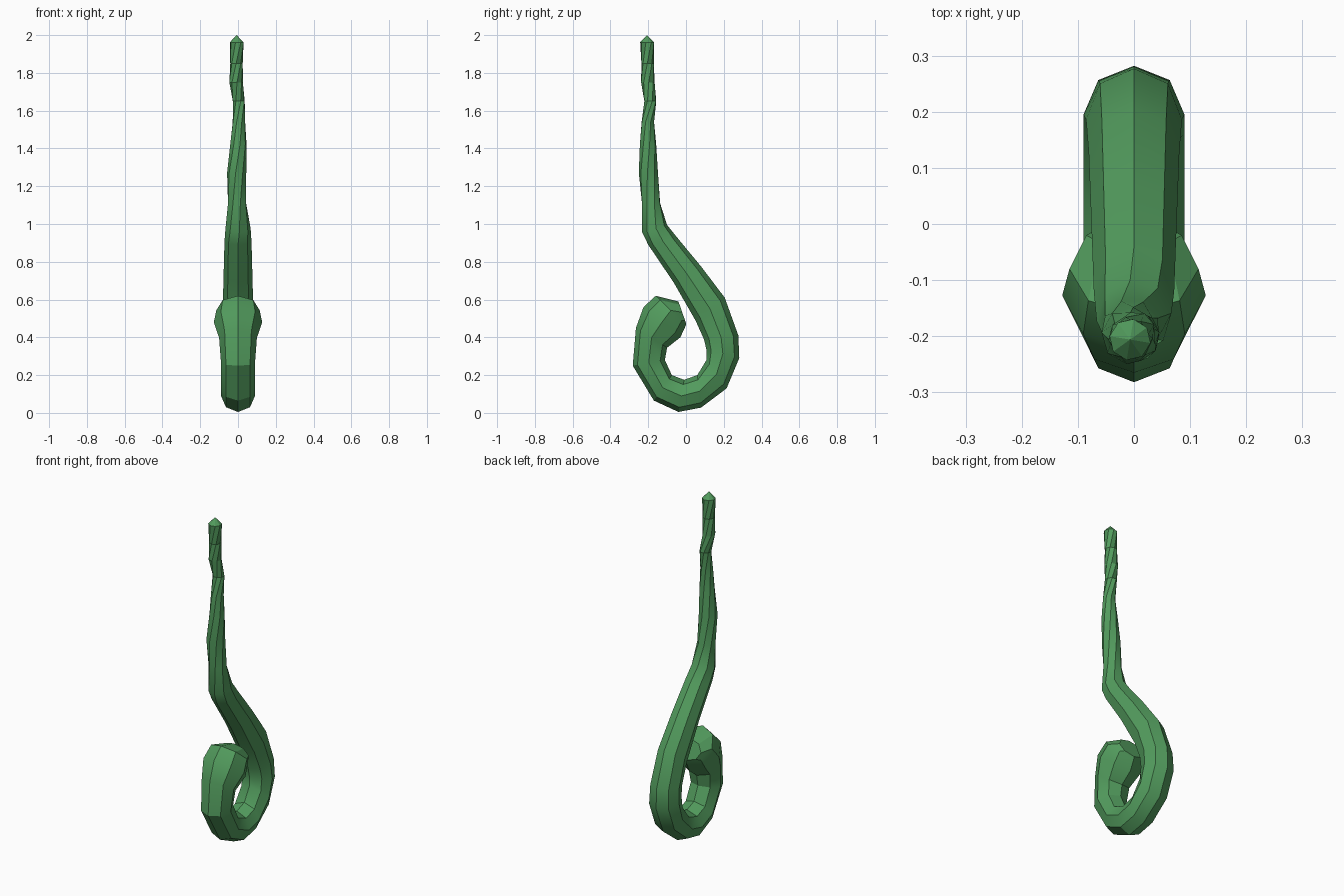
import bpy, bmesh, math
from mathutils import Vector

if "Cube" in bpy.data.objects:
    bpy.data.objects.remove(bpy.data.objects["Cube"])

SIDES = 8

green = bpy.data.materials.new("leaf green")
green.diffuse_color = (0.085, 0.33, 0.11, 1)
green.use_nodes = True
green.node_tree.nodes["Principled BSDF"].inputs["Base Color"].default_value = green.diffuse_color

# Side profile of head and loop: outer edge and inner edge (y, z)
outer_edge = [(-0.04, 0.59), (-0.16, 0.62), (-0.225, 0.56), (-0.265, 0.45),
              (-0.282, 0.25), (-0.17, 0.065), (-0.04, 0.005), (0.08, 0.028),
              (0.215, 0.13), (0.282, 0.29), (0.277, 0.41), (0.205, 0.61),
              (0.08, 0.775), (-0.04, 0.92), (-0.10, 0.995)]
inner_edge = [(0.0, 0.475), (0.0, 0.465), (-0.03, 0.40), (-0.10, 0.345),
              (-0.112, 0.28), (-0.075, 0.20), (-0.01, 0.175), (0.06, 0.20),
              (0.108, 0.28), (0.108, 0.335), (0.095, 0.39), (0.05, 0.49),
              (-0.065, 0.69), (-0.20, 0.89), (-0.232, 0.955)]
# Half widths: flared head, even loop, tapering neck
half_widths = [0.085, 0.115, 0.128, 0.10] + [0.09] * 6
half_widths += [0.09 - 0.0046 * i for i in range(1, 6)]

# Upright stem: height, y centre, radius, x offset
stem_rings = [(1.11, -0.185, 0.051, -0.005), (1.27, -0.199, 0.051, -0.007),
              (1.42, -0.201, 0.044, 0.002), (1.54, -0.202, 0.035, 0.005),
              (1.65, -0.189, 0.033, 0.004), (1.75, -0.202, 0.036, -0.01),
              (1.85, -0.203, 0.033, -0.008), (1.962, -0.206, 0.037, -0.007)]


def twist_at(z):
    """The stem twists gently at first, then tightly near the tip."""
    return -20 - 116 * (min(z, 1.54) - 1.11) - 345 * max(0, z - 1.54)


bm = bmesh.new()


def add_ring(centre, radial, half, twist=0):
    ring = []
    for k in range(SIDES):
        a = math.tau * k / SIDES + math.radians(twist)
        side = Vector((half * math.sin(a), 0, 0))
        ring.append(bm.verts.new(centre + radial * math.cos(a) + side))
    return ring


# Head and loop sections, then the stem sections
rings = []
for i, (o, n, half) in enumerate(zip(outer_edge, inner_edge, half_widths)):
    o, n = Vector((0, *o)), Vector((0, *n))
    last = i == len(outer_edge) - 1
    rings.append(add_ring((o + n) / 2, (o - n) / 2, half, -6 if last else 0))
for z, y, r, x in stem_rings:
    rings.append(add_ring(Vector((x, y, z)), Vector((0, r, 0)), r, twist_at(z)))

# Skin between neighbouring sections
for lower, upper in zip(rings, rings[1:]):
    for k in range(SIDES):
        n = (k + 1) % SIDES
        bm.faces.new((lower[k], lower[n], upper[n], upper[k]))

# Flat head cap and pointed stem tip
bm.faces.new(rings[0])
tip = bm.verts.new((-0.007, -0.206, 2.0))
for k in range(SIDES):
    bm.faces.new((rings[-1][k], rings[-1][(k + 1) % SIDES], tip))
bmesh.ops.recalc_face_normals(bm, faces=bm.faces)

mesh = bpy.data.meshes.new("curled_stem")
bm.to_mesh(mesh)
bm.free()
mesh.materials.append(green)
stem = bpy.data.objects.new("curled_stem", mesh)
bpy.context.collection.objects.link(stem)
bpy.context.view_layer.objects.active = stem
stem.select_set(True)
bpy.ops.object.shade_smooth_by_angle(angle=math.radians(30))
